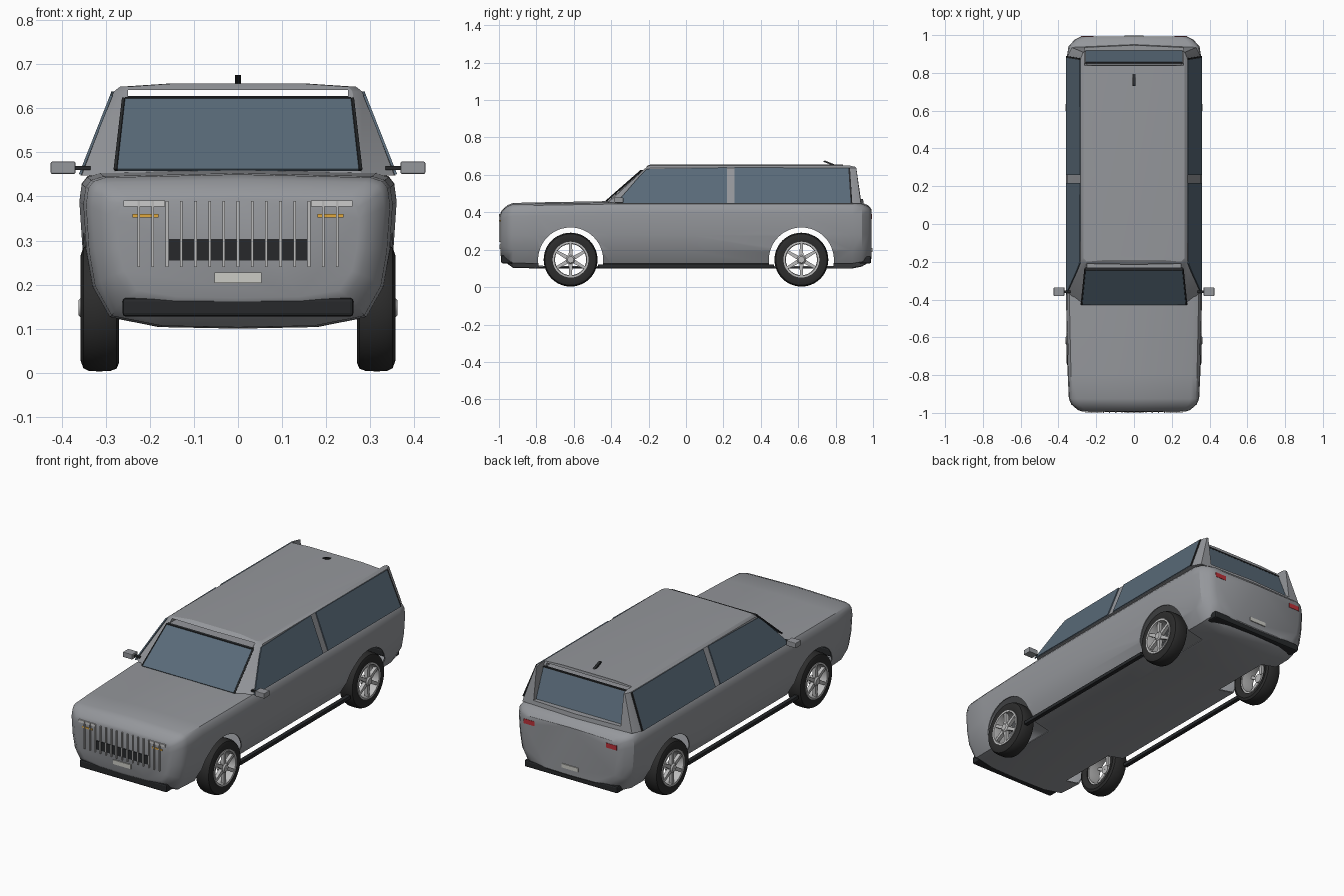
import bpy, bmesh, math
from mathutils import Vector

if "Cube" in bpy.data.objects:
    bpy.data.objects.remove(bpy.data.objects["Cube"])


def material(name, rgb):
    m = bpy.data.materials.new(name)
    m.diffuse_color = (*rgb, 1)
    m.use_nodes = True
    m.node_tree.nodes["Principled BSDF"].inputs["Base Color"].default_value = m.diffuse_color
    return m


BLACK = material("black_trim", (0.02, 0.022, 0.024))
TYRE = material("rubber", (0.025, 0.025, 0.025))
GLASS = material("glass", (0.10, 0.145, 0.19))
RIM = material("alloy", (0.5, 0.5, 0.5))
WHITE = material("lamp_white", (0.85, 0.87, 0.88))
AMBER = material("amber", (0.75, 0.4, 0.05))
RED = material("red", (0.5, 0.03, 0.04))
PLATE = material("plate", (0.6, 0.6, 0.56))
PAINT = material("paint", (0.3, 0.31, 0.33))


def make(name, verts, faces, mat=None, smooth=0):
    me = bpy.data.meshes.new(name)
    me.from_pydata([tuple(v) for v in verts], [], faces)
    bm = bmesh.new()
    bm.from_mesh(me)
    bmesh.ops.recalc_face_normals(bm, faces=bm.faces)
    bm.to_mesh(me)
    bm.free()
    ob = bpy.data.objects.new(name, me)
    bpy.context.collection.objects.link(ob)
    if mat:
        me.materials.append(mat)
    if smooth:
        smooth_by(ob, smooth)
    return ob


def activate(ob):
    bpy.ops.object.select_all(action='DESELECT')
    ob.select_set(True)
    bpy.context.view_layer.objects.active = ob


def smooth_by(ob, angle):
    activate(ob)
    bpy.ops.object.shade_smooth_by_angle(angle=math.radians(angle))


def loft(name, rings, mat=None, smooth=0, loop=False):
    """Skin closed rings; cap both ends, or join last to first when loop."""
    n, k = len(rings[0]), len(rings)
    faces = []
    for i in range(k if loop else k - 1):
        a, b = i * n, (i + 1) % k * n
        faces += [(a + j, a + (j + 1) % n, b + (j + 1) % n, b + j) for j in range(n)]
    if not loop:
        faces += [tuple(range(n)), tuple(range((k - 1) * n, k * n))]
    return make(name, [p for r in rings for p in r], faces, mat, smooth)


def box(name, x, y, z, mat=None, bevel=0):
    ring = lambda h: [(x[0], y[0], h), (x[1], y[0], h), (x[1], y[1], h), (x[0], y[1], h)]
    ob = loft(name, [ring(z[0]), ring(z[1])], mat)
    if bevel:
        m = ob.modifiers.new("bevel", 'BEVEL')
        m.width, m.segments = bevel, 2
    return ob


def prism_x(name, yz, x0, x1, mat=None):
    return loft(name, [[(x, y, z) for y, z in yz] for x in (x0, x1)], mat)


def lathe(name, profile, cy, cz, mat, seg=48):
    """Turn a closed (radius, x) profile about an axle along x."""
    rings = []
    for i in range(seg):
        a = 2 * math.pi * i / seg
        rings.append([(x, cy + r * math.cos(a), cz + r * math.sin(a)) for r, x in profile])
    return loft(name, rings, mat, 40, loop=True)


def panel(name, pts, mat):
    ob = make(name, pts, [tuple(range(len(pts)))], mat)
    m = ob.modifiers.new("thick", 'SOLIDIFY')
    m.thickness, m.offset = 0.006, 0
    return ob


def cut(ob, cutter):
    m = ob.modifiers.new("cut", 'BOOLEAN')
    m.operation, m.object, m.solver = 'DIFFERENCE', cutter, 'EXACT'
    activate(ob)
    bpy.ops.object.modifier_apply(modifier=m.name)
    bpy.data.objects.remove(cutter)


WY, WZ = 0.617, 0.147  # wheel centres

# Lower body: cross-sections along y, hollowed, wheel arches cut out
half = [(0, 0), (.5, .01), (.83, .075), (.94, .27), (.98, .5), (1, .8), (.985, .91), (.95, .955), (.87, .98), (0, 1)]
stations = [(-.992, .275, .17, .395), (-.985, .297, .155, .41), (-.955, .332, .125, .438), (-.925, .345, .103, .45),
            (-.8, .351, .1, .453), (-.4, .36, .1, .46), (0, .36, .1, .462), (.6, .36, .1, .462), (.89, .355, .1, .46),
            (.94, .347, .11, .452), (.975, .315, .13, .437), (.993, .28, .155, .415)]
rings = []
for y, w, zb, zt in stations:
    right = [(w * u, y, zb + t * (zt - zb)) for u, t in half]
    rings.append(right + [(-x, yy, z) for x, yy, z in right[-2:0:-1]])
body = loft("lower_body", rings, PAINT)
m = body.modifiers.new("shell", 'SOLIDIFY')
m.thickness = 0.006
activate(body)
bpy.ops.object.modifier_apply(modifier=m.name)
for s in (-1, 1):
    for y in (-WY, WY):
        arch = [(y + .174 * math.cos(a * math.pi / 24), .145 + .174 * math.sin(a * math.pi / 24)) for a in range(48)]
        cut(body, prism_x("arch_cutter", arch, s * .2, s * .45))
smooth_by(body, 32)

# Cabin: tapered rings from belt line to roof, with header slot and rear window recess
belt = [(0, -.43), (.28, -.42), (.355, -.36), (.357, .88), (.33, .935), (0, .95)]
rail = [(0, -.22), (.26, -.215), (.282, -.19), (.282, .875), (.27, .91), (0, .92)]
edge = [(0, -.205), (.25, -.2), (.268, -.18), (.268, .865), (.255, .895), (0, .9)]
top = [(0, -.19), (.15, -.19), (.16, -.17), (.16, .85), (.15, .865), (0, .87)]
rings = []
for pts, z in ((belt, .448), (rail, .638), (edge, .649), (top, .656)):
    right = [(x, y, z) for x, y in pts]
    rings.append(right + [(-x, y, zz) for x, y, zz in right[-2:0:-1]])
cabin = loft("cabin", rings, PAINT)
cut(cabin, prism_x("rear_cutter", [(.84, .7), (.84, .645), (.912, .47), (1, .47), (1, .7)], -.262, .262))
cut(cabin, box("slot_cutter", (-.25, .25), (-.4, 1), (.624, .642)))
smooth_by(cabin, 25)

# Windows
panel("windshield", [(-.274, -.428, .46), (.274, -.428, .46), (.256, -.243, .622), (-.256, -.243, .622)], GLASS)
panel("rear_window", [(-.258, .916, .472), (.258, .916, .472), (.258, .853, .624), (-.258, .853, .624)], GLASS)
box("windshield_header", (-.256, .256), (-.247, -.23), (.62, .626), BLACK)
box("rear_header", (-.258, .258), (.846, .858), (.622, .628), BLACK)
for s in (-1, 1):
    side = lambda yz: [(s * (.359 - (z - .448) * .395), y, z) for y, z in yz]
    panel("front_side_window", side([(-.372, .45), (.218, .45), (.218, .638), (-.21, .63), (-.25, .59)]), GLASS)
    panel("rear_side_window", side([(.26, .45), (.88, .45), (.868, .636), (.26, .638)]), GLASS)
    panel("window_edge", side([(.88, .45), (.889, .45), (.877, .636), (.868, .636)]), BLACK)
    panel("windshield_edge", [(s * .274, -.429, .46), (s * .281, -.424, .46), (s * .262, -.238, .622), (s * .256, -.244, .622)], BLACK)

# Wheels: tyre, rim, hub and spokes
for s in (-1, 1):
    for end, y in (("front", -WY), ("rear", WY)):
        tyre = [(.095, .28), (.125, .27), (.138, .276), (.143, .29), (.144, .315), (.143, .338), (.137, .351), (.12, .357), (.095, .352)]
        lathe(end + "_tyre", [(r, s * x) for r, x in tyre], y, WZ, TYRE)
        lathe(end + "_rim", [(r, s * x) for r, x in [(.086, .285), (.096, .285), (.096, .357), (.086, .357), (.083, .345)]], y, WZ, RIM)
        lathe(end + "_hub", [(r, s * x) for r, x in [(.001, .32), (.024, .32), (.024, .355), (.017, .362), (.001, .362)]], y, WZ, RIM, 24)
        for i in range(6):
            a = math.pi / 3 * i + math.pi / 6
            d, t = Vector((0, math.cos(a), math.sin(a))), Vector((0, -math.sin(a), math.cos(a)))
            c = Vector((0, y, WZ))
            loft(end + "_spoke", [[c + d * r + t * w * k + Vector((s * x, 0, 0)) for k, x in
                                   ((-1, .335), (1, .335), (1, .354), (-1, .354))] for r, w in ((.015, .011), (.09, .007))], RIM)

# Front: grille, lamps, plate
for i in range(-7, 8):
    box("grille_bar", (i * .0322 - .003, i * .0322 + .003), (-1, -.985), (.24, .39), RIM)
box("lower_grille", (-.157, .157), (-.995, -.98), (.255, .303), BLACK)
box("front_plate", (-.053, .053), (-.997, -.98), (.204, .227), PLATE)
box("rear_plate", (-.05, .05), (.98, .998), (.187, .208), PLATE)

# Bumpers
box("front_bumper", (-.262, .262), (-.988, -.92), (.127, .17), BLACK, .008)
box("rear_bumper", (-.28, .28), (.925, .99), (.127, .165), BLACK, .008)

# Paired lamps, mirrors and side steps
for s in (-1, 1):
    pair = lambda a, b: tuple(sorted((s * a, s * b)))
    box("headlamp", pair(.166, .26), (-.997, -.975), (.377, .391), WHITE)
    box("indicator", pair(.18, .24), (-.996, -.98), (.352, .36), AMBER)
    box("tail_lamp", pair(.215, .28), (.97, .995), (.365, .39), RED)
    box("mirror", pair(.369, .425), (-.382, -.335), (.451, .479), PAINT, .003)
    box("mirror_arm", pair(.335, .372), (-.365, -.352), (.46, .469), BLACK)
    box("side_step", pair(.325, .347), (-.47, .47), (.104, .122), BLACK)

# Roof antenna
prism_x("antenna", [(.73, .675), (.745, .676), (.795, .656), (.785, .65), (.74, .668)], -.007, .007, BLACK)
